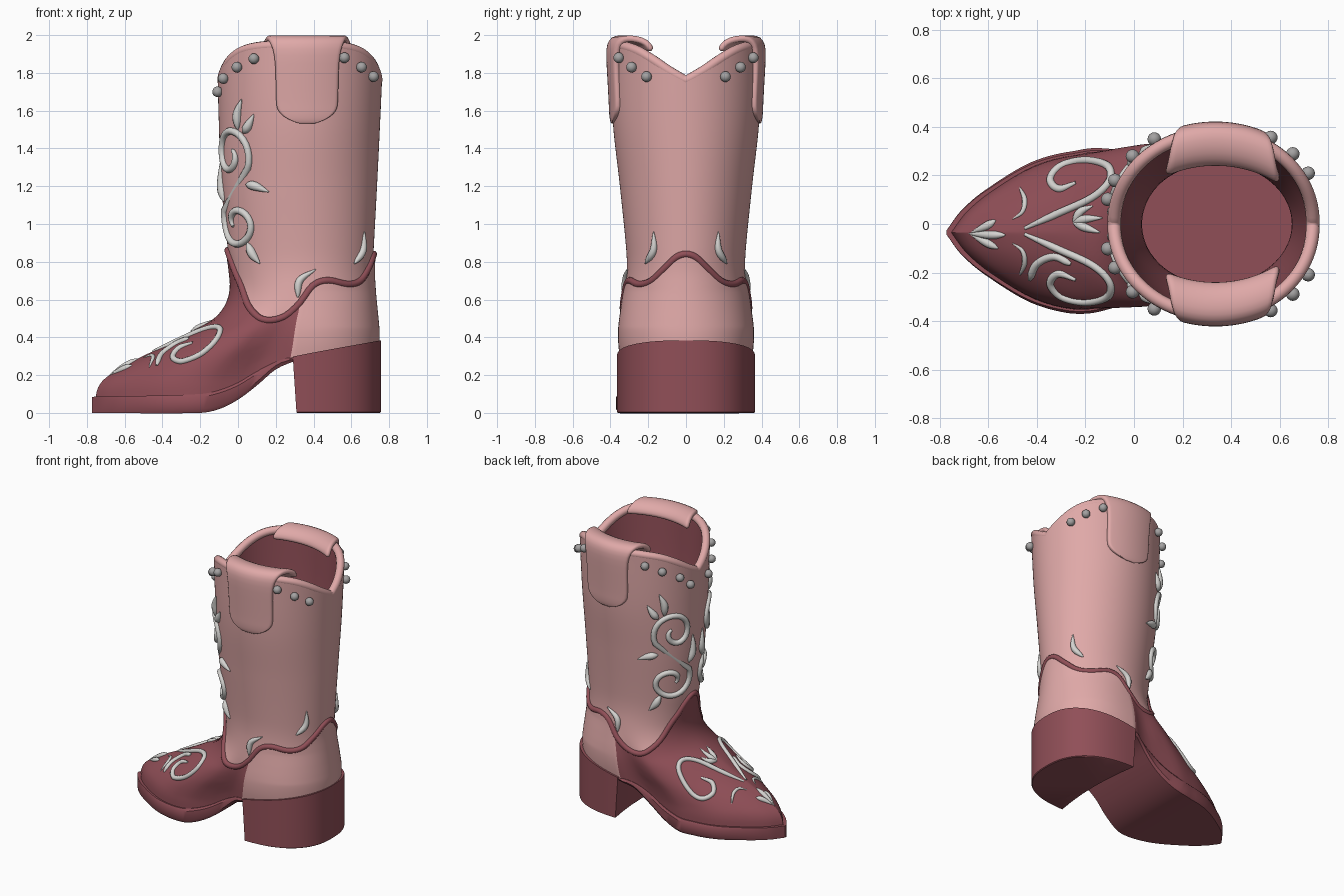
import bpy, bmesh
from math import sin, cos, pi
from mathutils import Vector
from mathutils.bvhtree import BVHTree

cube = bpy.data.objects.get("Cube")
if cube:
    bpy.data.objects.remove(cube)


def material(name, rgb):
    m = bpy.data.materials.new(name)
    m.use_nodes = True
    m.diffuse_color = (*rgb, 1)
    m.node_tree.nodes["Principled BSDF"].inputs["Base Color"].default_value = (*rgb, 1)
    return m


PINK = material("dusty pink leather", (0.74, 0.395, 0.39))
WINE = material("dark rose leather", (0.28, 0.078, 0.096))
WHITE = material("pale embroidery", (0.66, 0.65, 0.63))
METAL = material("grey studs", (0.37, 0.36, 0.36))


def clamp(v):
    return max(0.0, min(1.0, v))


def interp(table, t, k=1):
    """Smooth cubic lookup of column k in a table sorted by its first column."""
    if t <= table[0][0]:
        return table[0][k]
    if t >= table[-1][0]:
        return table[-1][k]
    i = max(j for j in range(len(table) - 1) if table[j][0] <= t)
    slope = lambda j: ((table[min(j + 1, len(table) - 1)][k] - table[max(j - 1, 0)][k])
                       / (table[min(j + 1, len(table) - 1)][0] - table[max(j - 1, 0)][0]))
    h = table[i + 1][0] - table[i][0]
    s = (t - table[i][0]) / h
    a, b = table[i][k], table[i + 1][k]
    return (a * (1 + 2 * s) * (1 - s) ** 2 + b * s * s * (3 - 2 * s)
            + h * slope(i) * s * (1 - s) ** 2 + h * slope(i + 1) * s * s * (s - 1))


# Horizontal slices of the boot: height, front x, back x, half width, pointedness, seam x
SLICES = [(.08, -.755, .74, .342, 1, .27), (.14, -.738, .74, .342, 1, .27),
          (.19, -.695, .745, .342, .95, .27), (.27, -.565, .75, .348, .85, .275),
          (.36, -.38, .75, .358, .65, .29), (.43, -.25, .75, .36, .45, .30),
          (.49, -.14, .745, .355, .25, .31), (.56, -.075, .738, .345, .08, .325),
          (.65, -.045, .73, .333, 0, .335), (.75, -.05, .725, .325, 0, .34),
          (.86, -.065, .73, .328, 0, .34), (1.2, -.1, .748, .362, 0, .33),
          (1.55, -.114, .765, .4, 0, .33), (2, -.125, .785, .415, 0, .33)]
# Foot outline from the seam (0) over the waist and ball to the toe tip (1)
POINTED = [(0, 1), (.08, .89), (.18, .84), (.3, .89), (.45, .945), (.65, .82), (.84, .49), (.94, .24), (1, 0)]
EDGE_FRONT = [(0, .58), (.16, .51), (.35, .49), (.55, .52), (.77, .6), (.93, .74), (1, .86)]
EDGE_BACK = [(0, .58), (.15, .67), (.35, .7), (.65, .68), (.82, .7), (.94, .77), (1, .84)]
WELT = [(-.78, .085), (-.2, .1), (-.1, .12), (0, .16), (.1, .22), (.2, .27), (.3, .3), (.76, .385)]
SOLE = [(-.78, 0), (-.2, 0), (-.1, .02), (0, .07), (.1, .145), (.2, .23), (.3, .275)]
RIM = [(0, 1.757), (.1, 1.81), (.2, 1.872), (.28, 1.915), (.35, 1.937), (.4, 1.945)]
COLS = 120


def foot_shift(x):
    """Sideways sway of the foot towards the toe."""
    return -.035 * clamp((.1 - x) / .35)


def skin(a, z, inset=0.0):
    """Point on the boot: angle a runs from the toe (0) to the heel (pi)."""
    xf, xb, w, p, xm = (interp(SLICES, z, k) for k in range(1, 6))
    u, w = abs(cos(a)), w - inset
    if cos(a) > 0:
        x = xm - u * (xm - xf - inset)
        y = (abs(sin(a)) * (1 - p) + interp(POINTED, u) * p) * w
    else:
        x = xm + u * (xb - xm - inset)
        y = w * (1 - min(u, 1) ** (2 + .5 * clamp((.65 - z) / .2))) ** .5
    return Vector((x, (y if sin(a) >= 0 else -y) + foot_shift(x) * clamp((.7 - z) / .2), z))


def edge(a):
    return interp(EDGE_FRONT if cos(a) > 0 else EDGE_BACK, abs(cos(a)))


def rim(a):
    return interp(RIM, abs(skin(a, 1.85).y))


def mesh_object(name, bm, mats, angle=None):
    bmesh.ops.recalc_face_normals(bm, faces=bm.faces)
    me = bpy.data.meshes.new(name)
    bm.to_mesh(me)
    bm.free()
    for m in mats:
        me.materials.append(m)
    ob = bpy.data.objects.new(name, me)
    bpy.context.collection.objects.link(ob)
    if angle is not None:
        bpy.ops.object.select_all(action='DESELECT')
        ob.select_set(True)
        bpy.context.view_layer.objects.active = ob
        bpy.ops.object.shade_smooth_by_angle(angle=angle)
    else:
        me.shade_smooth()
    return ob


def loft(rows, closed=True, cap_start=False, cap_end=False, rule=None):
    bm = bmesh.new()
    vs = [[bm.verts.new(p) for p in r] for r in rows]
    n = len(rows[0])
    for r0, r1 in zip(vs, vs[1:]):
        for j in range(n if closed else n - 1):
            f = bm.faces.new((r0[j], r0[(j + 1) % n], r1[(j + 1) % n], r1[j]))
            f.material_index = rule(j) if rule else 0
    if cap_start:
        bm.faces.new(vs[0])
    if cap_end:
        bm.faces.new(vs[-1])
    return bm


def tube(name, strokes, mat, depth, cyclic=False):
    """Curve object from strokes, each a list of (point, radius factor)."""
    cu = bpy.data.curves.new(name, 'CURVE')
    cu.dimensions, cu.bevel_depth, cu.bevel_resolution, cu.use_fill_caps = '3D', depth, 3, True
    for stroke in strokes:
        sp = cu.splines.new('POLY')
        sp.points.add(len(stroke) - 1)
        sp.use_cyclic_u, sp.use_smooth = cyclic, True
        for q, (co, r) in zip(sp.points, stroke):
            q.co, q.radius = (*co, 1), r
    cu.materials.append(mat)
    ob = bpy.data.objects.new(name, cu)
    bpy.context.collection.objects.link(ob)


def smooth(pts, n=8):
    """Dense smooth path through a few 2D points."""
    t = [(i, *p) for i, p in enumerate(pts)]
    return [(interp(t, i / n, 1), interp(t, i / n, 2)) for i in range((len(pts) - 1) * n + 1)]


def drawn(path, place, leaf=0):
    """Place a flat path on the leather, as an even cord or a leaf of the given fatness."""
    n = len(path) - 1
    width = (lambda s: .15 + leaf * sin(pi * s ** .8)) if leaf else (lambda s: min(1, .45 + 6 * s, .45 + 6 * (1 - s)))
    return [(place(*p), width(i / n)) for i, p in enumerate(path)]


angles = [2 * pi * j / COLS for j in range(COLS)]

# Foot upper: dark vamp in front of the seam, pink heel counter behind it
cols = []
for a in angles:
    z0 = .2
    for _ in range(12):
        z0 = interp(WELT, skin(a, z0).x) - .012
    cols.append([skin(a, z0 + (edge(a) - z0) * i / 40) for i in range(41)])
upper = mesh_object("vamp_and_counter", loft(list(zip(*cols)), rule=lambda j: int(cos((j + .5) * 2 * pi / COLS) < 0)),
                    [WINE, PINK])
tube("upper_edge_trim", [[(skin(a, edge(a), .011), 1) for a in angles]], WINE, .019, True)

# Shaft, rolled rim and lining
mesh_object("shaft", loft([[skin(a, .42 + (rim(a) - .42) * i / 40, .012) for a in angles] for i in range(41)]), [PINK])
tube("shaft_rim", [[(skin(a, rim(a), .038), 1) for a in angles]], PINK, .028, True)
mesh_object("lining", loft([[skin(a, .5 + (rim(a) - .51) * i / 30, .055 + .025 * (1 - i / 30)) for a in angles]
                            for i in range(31)], cap_start=True), [WINE], .9)

# Sole, following the arch up to the heel
rows = []
for i in range(49):
    x = -.772 + 1.09 * (i / 48) ** 1.3
    hw = .354 * interp(POINTED, (.27 - x) / 1.045) + .005
    yc = foot_shift(x)
    lo, hi = interp(SOLE, x), interp(WELT, x)
    rows.append([(x, yc + s * hw * k, z) for s, k, z in
                 ((-1, .96, lo), (-1, 1, lo + .02), (-1, 1, hi - .015), (-1, .97, hi),
                  (1, .97, hi), (1, 1, hi - .015), (1, 1, lo + .02), (1, .96, lo))])
mesh_object("sole", loft(rows, cap_start=True, cap_end=True), [WINE], .6)

# Stacked heel with a hollowed front
half = [pi / 2 * i / 20 for i in range(-20, 21)]
outline = [(.29 + .467 * cos(t) ** .8, .365 * (1 if t > 0 else -1) * abs(sin(t)) ** .83) for t in half]
outline += [(.29 + .04 * (1 - k * k), .365 * k) for k in (.7, .35, 0, -.35, -.7)]
levels = [(0, .98), (.012, 1), (.5, 1), (1, 1)]
mesh_object("heel", loft([[(.5 + (x - .5) * k + .02 * (1 - f) * clamp((.4 - x) * 9), y * k, f * interp(WELT, x))
                           for x, y in outline] for f, k in levels], cap_start=True, cap_end=True), [WINE], .6)

# Pull straps folded over the rim
fold = [(.373 + .012 * sin(t), 1.54 + .1 * (1 - cos(t)), .02 + .145 * sin(t)) for t in (0, .25, .5, .75, 1, 1.25, pi / 2)]
fold += [(.394, 1.8, .165), (.4, 1.9, .172), (.396, 1.95, .19), (.38, 1.976, .205), (.345, 1.984, .215),
         (.29, 1.975, .225), (.255, 1.95, .235), (.243, 1.915, .235)]
for side, label in ((1, "back"), (-1, "front")):
    grid = []
    for y, z, h in fold:
        dxs = [h * k / 8 for k in range(-8, 9)]
        grid.append([(.365 + d, side * (y + .006 - .39 * (1 - (1 - ((d + .03) / .45) ** 2) ** .5)), z) for d in dxs])
    strap = mesh_object("pull_strap_" + label, loft(grid, closed=False), [PINK])
    mod = strap.modifiers.new("thickness", 'SOLIDIFY')
    mod.thickness, mod.offset = .036, 0
    mod = strap.modifiers.new("soften", 'SUBSURF')
    mod.levels = mod.render_levels = 1

# Studs below the rim
STUDS = [(.25, 1.7), (.45, 1.77), (.74, 1.83), (1, 1.875), (pi - 1.03, 1.88), (pi - .77, 1.83), (pi - .53, 1.78)]
bm = bmesh.new()
for a, z in STUDS:
    for s in (1, -1):
        made = bmesh.ops.create_uvsphere(bm, u_segments=16, v_segments=10, radius=.028)
        bmesh.ops.translate(bm, verts=made["verts"], vec=skin(s * a, z, -.004))
mesh_object("studs", bm, [METAL])


def spiral(cx, cz, rx, rz, start, end, r0, r1):
    n = 36
    return [(cx + rx * (r0 + (r1 - r0) * i / n) * cos(start + (end - start) * i / n),
             cz + rz * (r0 + (r1 - r0) * i / n) * sin(start + (end - start) * i / n)) for i in range(n + 1)]


# Shaft embroidery: a double scroll with leaves, plus small strokes near the heel
scroll = (spiral(.52, 1.365, .38, .16, 2 * pi + .8, -.45, .22, 1)
          + spiral(.58, 1.005, .43, .14, pi - .5, 3 * pi + .5, 1, .25))
LEAVES = [((.7, 1.5), (.7, 1.58), (.78, 1.66)), ((.8, 1.48), (.88, 1.52), (.97, 1.58)),
          ((.82, 1.21), (.97, 1.2), (1.16, 1.17)), ((.76, .9), (.84, .84), (.95, .79)),
          ((.22, 1.12), (.14, 1.2), (.15, 1.32))]
STROKES = [((pi - .75, .79), (pi - .57, .86), (pi - .55, .96)), ((1.53, .61), (1.54, .7), (1.76, .76))]
art = []
for s in (1, -1):
    on_shaft = lambda a, z, s=s: skin(s * a, z, .008)
    art.append(drawn(scroll, on_shaft))
    art += [drawn(smooth(p), on_shaft, 1.15) for p in LEAVES]
    art += [drawn(smooth(p), on_shaft, .9) for p in STROKES]
tube("shaft_embroidery", art, WHITE, .019)

# Vamp embroidery, dropped onto the foot from above
tree = BVHTree.FromPolygons([v.co for v in upper.data.vertices], [p.vertices[:] for p in upper.data.polygons])


def on_vamp(x, y):
    hit = tree.ray_cast(Vector((x, y - .03, 1.5)), Vector((0, 0, -1)))[0]
    return hit if hit else Vector((x, y - .03, interp(WELT, x)))


CURL = [(-.45, .012), (-.32, .07), (-.17, .14), (-.1, .21), (-.11, .27), (-.2, .292), (-.3, .27), (-.345, .215),
        (-.31, .175), (-.24, .2)]
ARC = [(-.47, .18), (-.45, .13), (-.46, .08), (-.5, .05)]
SPRIGS = [((-.53, -.015), (-.6, -.015), (-.68, -.01)), ((-.57, .045), (-.61, .02), (-.67, -.005)),
          ((-.56, -.07), (-.61, -.045), (-.67, -.015)),
          ((-.25, .035), (-.2, .05), (-.13, .055)), ((-.25, .035), (-.22, .08), (-.17, .105)),
          ((-.25, .035), (-.2, .015), (-.14, -.005))]
art = [drawn(smooth(p), on_vamp, .95) for p in SPRIGS]
for s in (1, -1):
    mirrored = lambda x, y, s=s: on_vamp(x, s * y)
    art += [drawn(smooth(CURL), mirrored), drawn(smooth(ARC), mirrored, .55)]
art.append(drawn(smooth([(-.43, -.2), (-.4, -.135), (-.33, -.105), (-.26, -.135)]), on_vamp))
tube("vamp_embroidery", art, WHITE, .016)
